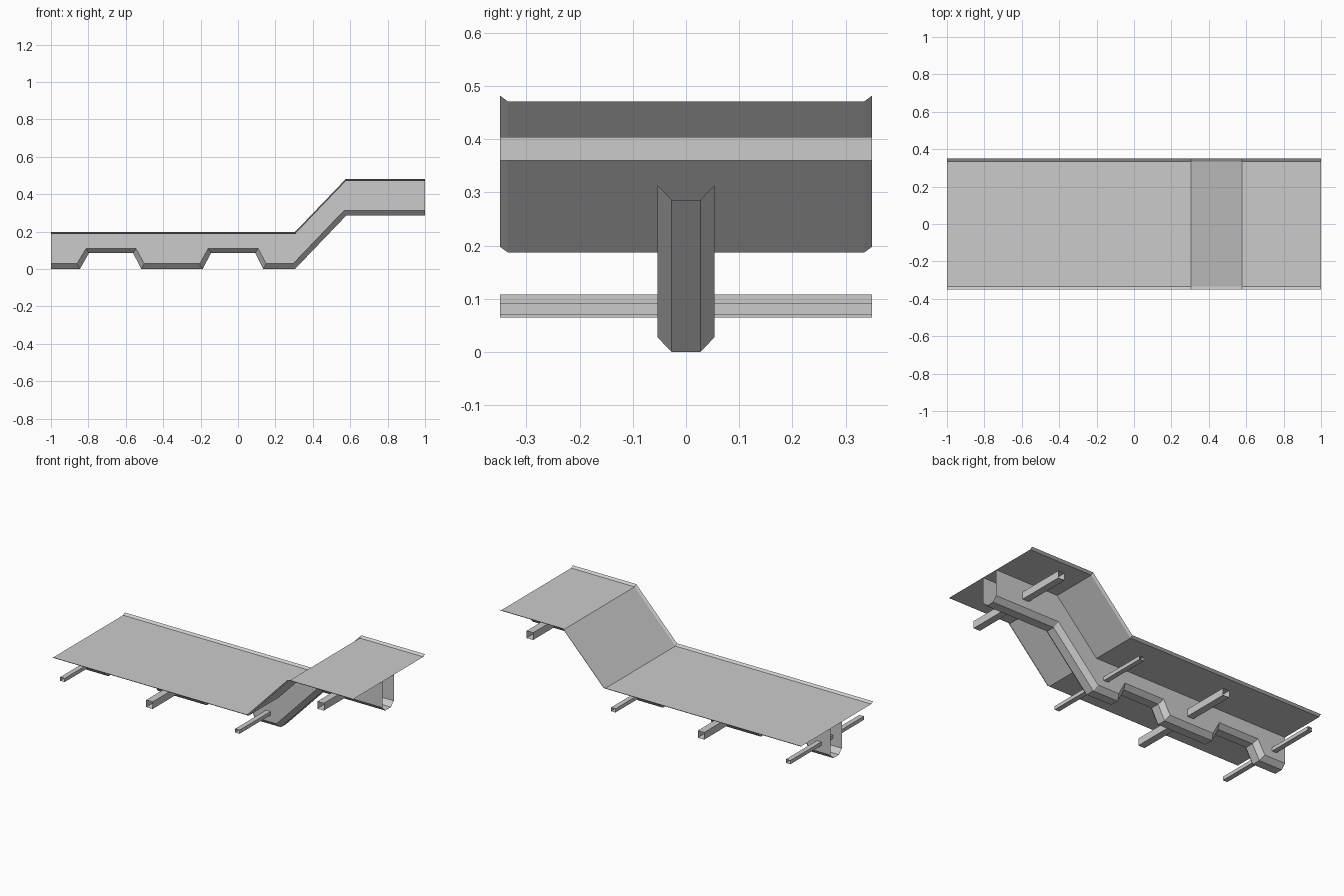
import bpy

if "Cube" in bpy.data.objects:
    bpy.data.objects.remove(bpy.data.objects["Cube"])


def make_mesh(name, verts, faces):
    mesh = bpy.data.meshes.new(name)
    mesh.from_pydata(verts, [], faces)
    mesh.update()
    obj = bpy.data.objects.new(name, mesh)
    bpy.context.collection.objects.link(obj)
    return obj


def skin(name, rows, closed=False):
    """Join equal-length rows of points with quads."""
    n = len(rows[0])
    verts = [p for row in rows for p in row]
    faces = []
    for r in range(len(rows) - 1):
        for i in range(n if closed else n - 1):
            j = (i + 1) % n
            faces.append((r * n + i, (r + 1) * n + i, (r + 1) * n + j, r * n + j))
    return make_mesh(name, verts, faces)


LOW, HIGH = 0.187, 0.471

# Stepped deck: thin sheet with a small upturned lip on both long edges
deck_path = [(-1, LOW), (0.305, LOW), (0.577, HIGH), (1, HIGH)]
deck_section = [(-0.35, 0.011), (-0.335, 0), (0.335, 0), (0.35, 0.011)]
skin("deck", [[(x, y, z + dz) for y, dz in deck_section] for x, z in deck_path])

# Keel channel: bottom edge (x, z), chamfer edge (x, z), deck edge (x, z)
stations = [(-1, 0, -1, 0.028, -1, LOW)]
for a, b, c, d in ((-0.845, -0.797, -0.561, -0.517), (-0.189, -0.144, 0.092, 0.135)):
    stations += [
        (a, 0, a - 0.016, 0.028, a - 0.016, LOW),
        (b, 0.085, b - 0.016, 0.109, b - 0.016, LOW),
        (c, 0.085, c + 0.016, 0.109, c + 0.016, LOW),
        (d, 0, d + 0.016, 0.028, d + 0.016, LOW),
    ]
stations += [
    (0.305, 0, 0.294, 0.028, 0.305, LOW),
    (0.579, 0.286, 0.568, 0.314, 0.577, HIGH),
    (1, 0.286, 1, 0.314, 1, HIGH),
]
skin("keel", [
    [(xt, -0.054, zt), (xs, -0.054, zs), (xb, -0.027, zb),
     (xb, 0.027, zb), (xs, 0.054, zs), (xt, 0.054, zt)]
    for xb, zb, xs, zs, xt, zt in stations
])


# Open-ended rectangular cross tubes passing through the keel
def tube(name, x, z0, z1, width):
    w = width / 2
    section = [(x - w, z0), (x + w, z0), (x + w, z1), (x - w, z1)]
    skin(name, [[(px, y, pz) for px, pz in section] for y in (-0.35, 0.35)], closed=True)


tube("small_crossbar_rear", -0.925, 0.07, 0.092, 0.03)
tube("large_crossbar_middle", -0.345, 0.065, 0.108, 0.043)
tube("small_crossbar_front", 0.24, 0.07, 0.092, 0.03)
tube("large_crossbar_upper", 0.795, 0.36, 0.404, 0.043)
